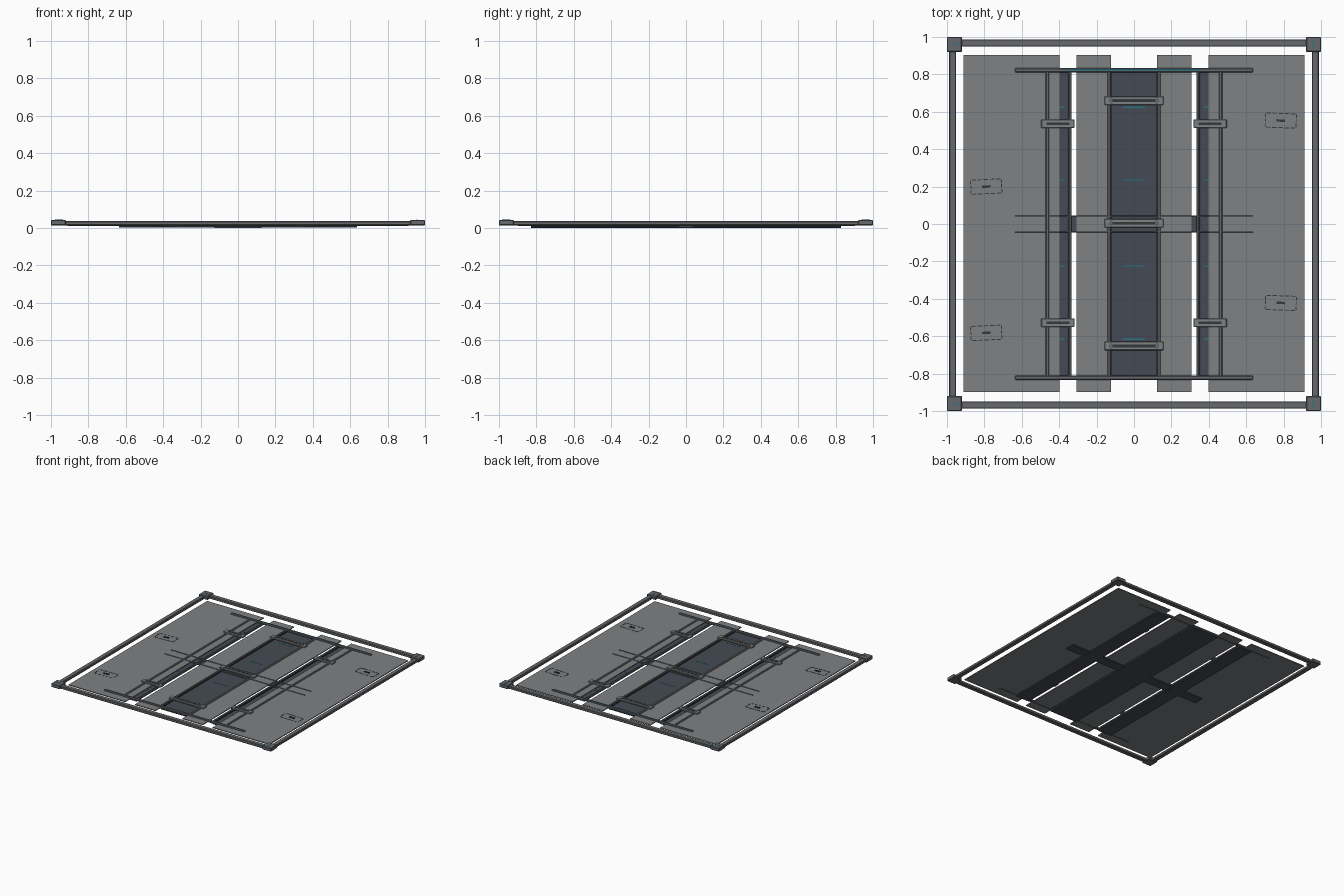
import bpy, math
from mathutils import Matrix

if "Cube" in bpy.data.objects:
    bpy.data.objects.remove(bpy.data.objects["Cube"])


def material(name, rgb):
    m = bpy.data.materials.new(name)
    m.diffuse_color = (*rgb, 1)
    m.use_nodes = True
    m.node_tree.nodes["Principled BSDF"].inputs["Base Color"].default_value = m.diffuse_color
    return m


PLATE = material("plate_grey", (0.21, 0.22, 0.225))
STEEL = material("frame_steel", (0.135, 0.14, 0.15))
DARK = material("channel_dark", (0.06, 0.068, 0.088))
BLACK = material("seam_black", (0.035, 0.038, 0.042))
TEAL = material("teal_mark", (0.02, 0.18, 0.23))


def box(name, x0, x1, y0, y1, z0, z1, mat, bevel=0.0):
    """Axis-aligned box given by its extents."""
    bpy.ops.mesh.primitive_cube_add(size=1)
    o = bpy.context.object
    o.name = name
    o.data.transform(Matrix.Diagonal((x1 - x0, y1 - y0, z1 - z0, 1)))
    o.location = ((x0 + x1) / 2, (y0 + y1) / 2, (z0 + z1) / 2)
    o.data.materials.append(mat)
    if bevel:
        b = o.modifiers.new("bevel", "BEVEL")
        b.width = bevel
        b.segments = 1
    return o


def slab(name, cx, cy, w, d, z0, z1, mat, bevel=0.0):
    """Box given by its plan centre and size."""
    return box(name, cx - w / 2, cx + w / 2, cy - d / 2, cy + d / 2, z0, z1, mat, bevel)


# Recessed channel floors
box("centre_channel_floor", -0.125, 0.125, -0.83, 0.83, 0, 0.008, DARK)
box("cross_channel_floor", -0.635, 0.635, -0.04, 0.04, 0.003, 0.0095, DARK)
for s in (-1, 1):
    slab("side_channel_floor", s * 0.402, 0, 0.115, 1.65, 0.001, 0.0085, DARK)

# Floor plates
for s in (-1, 1):
    slab("outer_floor_plate", s * 0.655, 0.003, 0.515, 1.80, 0.009, 0.016, PLATE)
    slab("inner_floor_plate", s * 0.216, 0.003, 0.185, 1.80, 0.009, 0.016, PLATE)

# Perimeter frame: rails with a raised inner rib and corner blocks
for s in (-1, 1):
    slab("frame_rail_x", 0, s * 0.968, 1.86, 0.038, 0.013, 0.036, STEEL, 0.004)
    slab("frame_rail_y", s * 0.97, 0, 0.038, 1.86, 0.013, 0.036, STEEL, 0.004)
    for t in (-1, 1):
        slab("frame_corner_block", s * 0.96, t * 0.96, 0.08, 0.08, 0.013, 0.043, STEEL, 0.004)
        w, d = (0.045, 0.006) if s < 0 else (0.006, 0.045)
        slab("corner_mark", s * 0.957, t * 0.96, w, d, 0.042, 0.0445, TEAL)

# Long curbs beside the channels
for s in (-1, 1):
    for x, w, name in ((0.133, 0.016, "centre_curb"), (0.341, 0.016, "side_curb_inner"),
                       (0.463, 0.018, "side_curb_outer")):
        slab(name, s * x, 0, w, 1.64, 0.008, 0.022, STEEL, 0.003)
    slab("centre_channel_seam", s * 0.122, 0, 0.006, 1.64, 0.006, 0.018, BLACK)
    slab("side_channel_seam", s * 0.352, 0, 0.006, 1.64, 0.006, 0.016, BLACK)

# Cross curbs and end rails
for s in (-1, 1):
    slab("cross_curb", 0, s * 0.041, 1.275, 0.009, 0.008, 0.020, STEEL, 0.002)
    slab("end_rail", 0, s * 0.822, 1.275, 0.022, 0.008, 0.025, STEEL, 0.004)
slab("end_light_strip", 0, 0.825, 0.72, 0.007, 0.0245, 0.0265, TEAL)


def clamp(name, cx, cy, w):
    """Bridge strap with a dark slot and two end lugs."""
    slab(name, cx, cy, w, 0.046, 0.014, 0.027, PLATE, 0.003)
    slab(name + "_ridge", cx, cy, w - 0.055, 0.014, 0.026, 0.029, BLACK)


# Bridge straps across the channels
for y in (0.66, 0.005, -0.652):
    clamp("centre_strap", 0, y, 0.315)
    for s in (-1, 1):
        slab("centre_strap_lug", s * 0.122, y, 0.012, 0.036, 0.026, 0.030, STEEL)
for s in (-1, 1):
    for y in (0.537, -0.527):
        clamp("side_strap", s * 0.407, y, 0.178)

# Teal guide marks in the channels
for y in (0.625, 0.235, -0.225, -0.617):
    slab("centre_guide_mark", 0, y, 0.115, 0.007, 0.0075, 0.0095, TEAL)
    for s in (-1, 1):
        slab("side_guide_mark", s * 0.4, y, 0.05, 0.007, 0.008, 0.010, TEAL)


def hatch(cx, cy, angle):
    """Service hatch with a dashed outline and a small grip."""
    w, d, n, m = 0.165, 0.076, 5, 3
    parts = [slab("hatch_grip", 0, 0, 0.045, 0.013, 0.0158, 0.021, BLACK)]
    for s in (-1, 1):
        for i in range(n):
            parts.append(slab("hatch_dash", (i + 0.5) * w / n - w / 2, s * d / 2,
                              w / n * 0.72, 0.005, 0.0155, 0.0175, BLACK))
        for i in range(m):
            parts.append(slab("hatch_dash", s * w / 2, (i + 0.5) * d / m - d / 2,
                              0.005, d / m * 0.72, 0.0155, 0.0175, BLACK))
    place = Matrix.Translation((cx, cy, 0)) @ Matrix.Rotation(math.radians(angle), 4, "Z")
    for p in parts:
        p.matrix_world = place @ Matrix.Translation(p.location)


for cx, cy, a in ((-0.79, 0.2, 2.5), (-0.79, -0.582, 2.5), (0.785, 0.553, -2), (0.785, -0.422, -2)):
    hatch(cx, cy, a)
